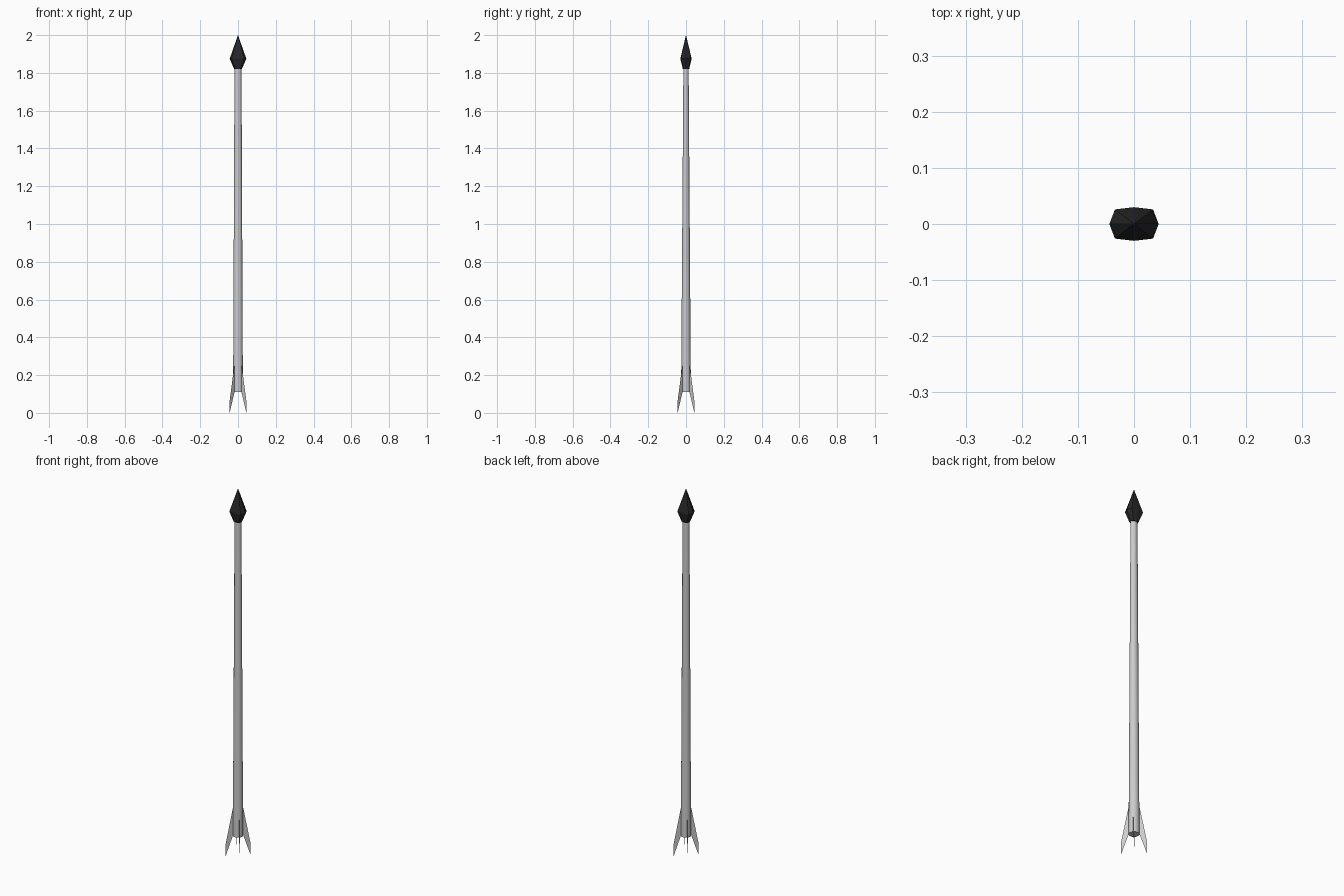
import bpy, math

if "Cube" in bpy.data.objects:
    bpy.data.objects.remove(bpy.data.objects["Cube"])


def make_object(name, verts, faces, color=None):
    mesh = bpy.data.meshes.new(name)
    mesh.from_pydata(verts, [], faces)
    mesh.update()
    obj = bpy.data.objects.new(name, mesh)
    bpy.context.collection.objects.link(obj)
    if color:
        mat = bpy.data.materials.new(name + "_color")
        mat.diffuse_color = color
        mat.use_nodes = True
        mat.node_tree.nodes["Principled BSDF"].inputs["Base Color"].default_value = mat.diffuse_color
        mesh.materials.append(mat)
    return obj


def loft(name, rings, color=None):
    """Skin a stack of equal-sized rings and cap both ends."""
    n = len(rings[0])
    verts = [v for ring in rings for v in ring]
    faces = [(k * n + i, k * n + (i + 1) % n, (k + 1) * n + (i + 1) % n, (k + 1) * n + i)
             for k in range(len(rings) - 1) for i in range(n)]
    last = (len(rings) - 1) * n
    faces += [tuple(reversed(range(n))), tuple(range(last, last + n))]
    return make_object(name, verts, faces, color)


def ellipse(rx, ry, z, n=16):
    return [(rx * math.cos(2 * math.pi * i / n), ry * math.sin(2 * math.pi * i / n), z)
            for i in range(n)]


# Shaft: round at the tail, flattening towards the head
shaft = loft("shaft", [ellipse(0.026, 0.026, 0.11), ellipse(0.0185, 0.0138, 1.84)])
bpy.context.view_layer.objects.active = shaft
shaft.select_set(True)
bpy.ops.object.shade_smooth_by_angle(angle=math.radians(40))
shaft.select_set(False)

# Head: flat-faced, eight-sided point
section = [(0.044, 0), (0.034, 0.026), (0, 0.03), (-0.034, 0.026),
           (-0.044, 0), (-0.034, -0.026), (0, -0.03), (0.034, -0.026)]
head_levels = [(0.46, 0.56, 1.82), (1, 1, 1.875), (0.005, 0.005, 2.0)]
loft("head", [[(x * sx, y * sy, z) for x, y in section] for sx, sy, z in head_levels],
     (0.02, 0.02, 0.02, 1))

# Fins: four thin swept blades on the diagonals
fin_profile = [(0.02, 0.29), (0.026, 0.26), (0.0625, 0.065), (0.0625, 0.0),
               (0.026, 0.11), (0.02, 0.12)]
for k in range(4):
    a = math.radians(45 + 90 * k)
    make_object(f"fin_{k + 1}",
                [(r * math.cos(a), r * math.sin(a), z) for r, z in fin_profile],
                [tuple(range(len(fin_profile)))])
